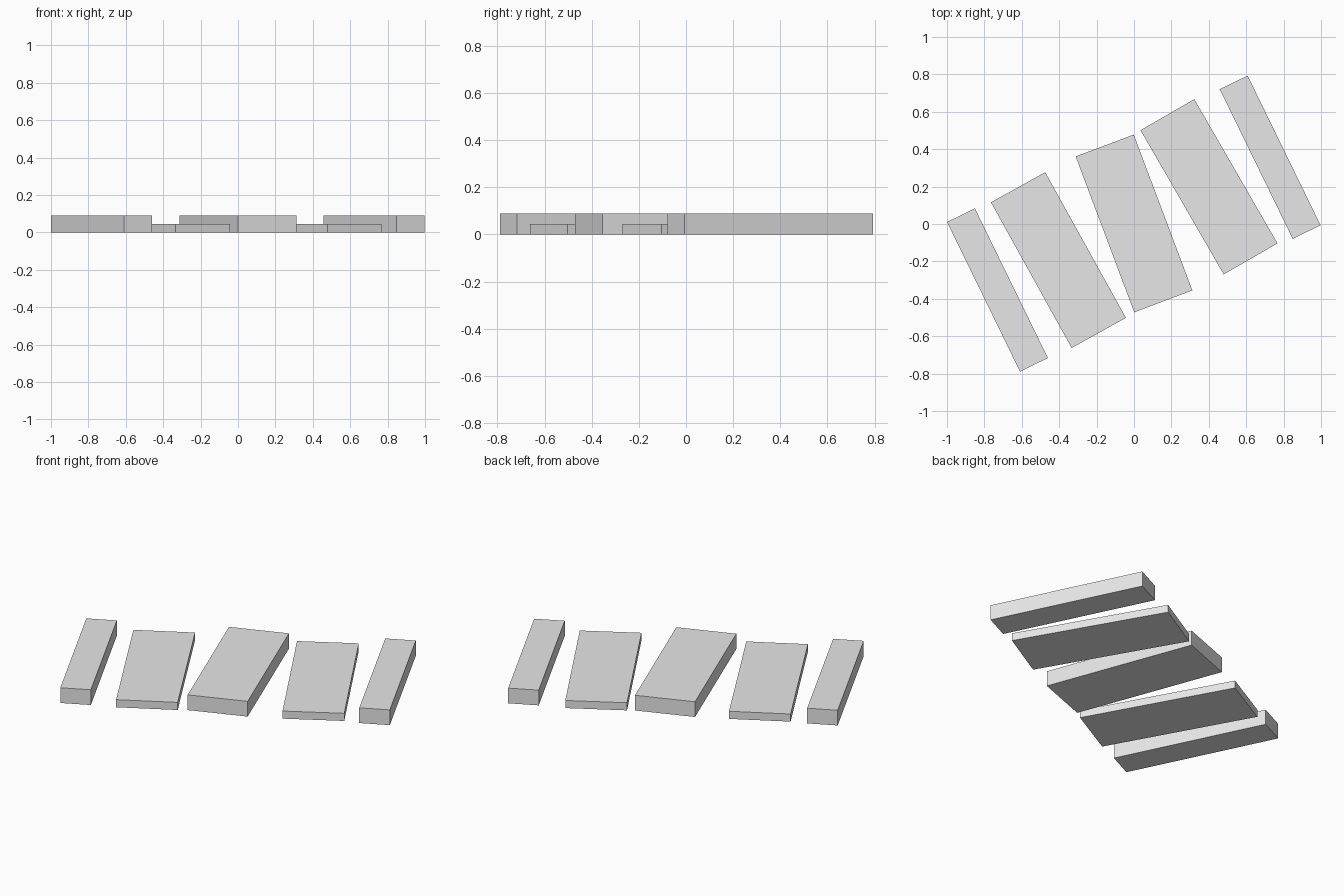
import bpy
import bmesh
from math import radians
from mathutils import Matrix

cube = bpy.data.objects.get("Cube")
if cube:
    bpy.data.objects.remove(cube, do_unlink=True)

# Single pale grey material
GREY = (0.8, 0.8, 0.8, 1.0)
grey = bpy.data.materials.new("pale_grey")
grey.use_nodes = True
grey.diffuse_color = GREY
grey.node_tree.nodes["Principled BSDF"].inputs["Base Color"].default_value = GREY

LENGTH = 0.89
THICK, THIN = 0.09, 0.045
WIDE, NARROW = 0.332, 0.166


def slab(name, x, y, width, height, angle):
    """Flat block resting on the ground, turned about z."""
    bm = bmesh.new()
    bmesh.ops.create_cube(bm, size=1)
    bmesh.ops.transform(
        bm, verts=bm.verts,
        matrix=Matrix.Translation((0, 0, height / 2))
        @ Matrix.Diagonal((width, LENGTH, height, 1)))
    mesh = bpy.data.meshes.new(name)
    bm.to_mesh(mesh)
    bm.free()
    mesh.materials.append(grey)
    obj = bpy.data.objects.new(name, mesh)
    obj.location = (x, y, 0)
    obj.rotation_euler.z = radians(angle)
    bpy.context.collection.objects.link(obj)


# Row of slabs: narrow ends, thin inner pair, thick centre
slab("right_end_slab", -0.73, -0.353, NARROW, THICK, 26)
slab("right_thin_slab", -0.404, -0.193, WIDE, THIN, 29)
slab("centre_slab", 0, 0.003, WIDE, THICK, 20.6)
slab("left_thin_slab", 0.401, 0.199, WIDE, THIN, 30)
slab("left_end_slab", 0.728, 0.357, NARROW, THICK, 26)
